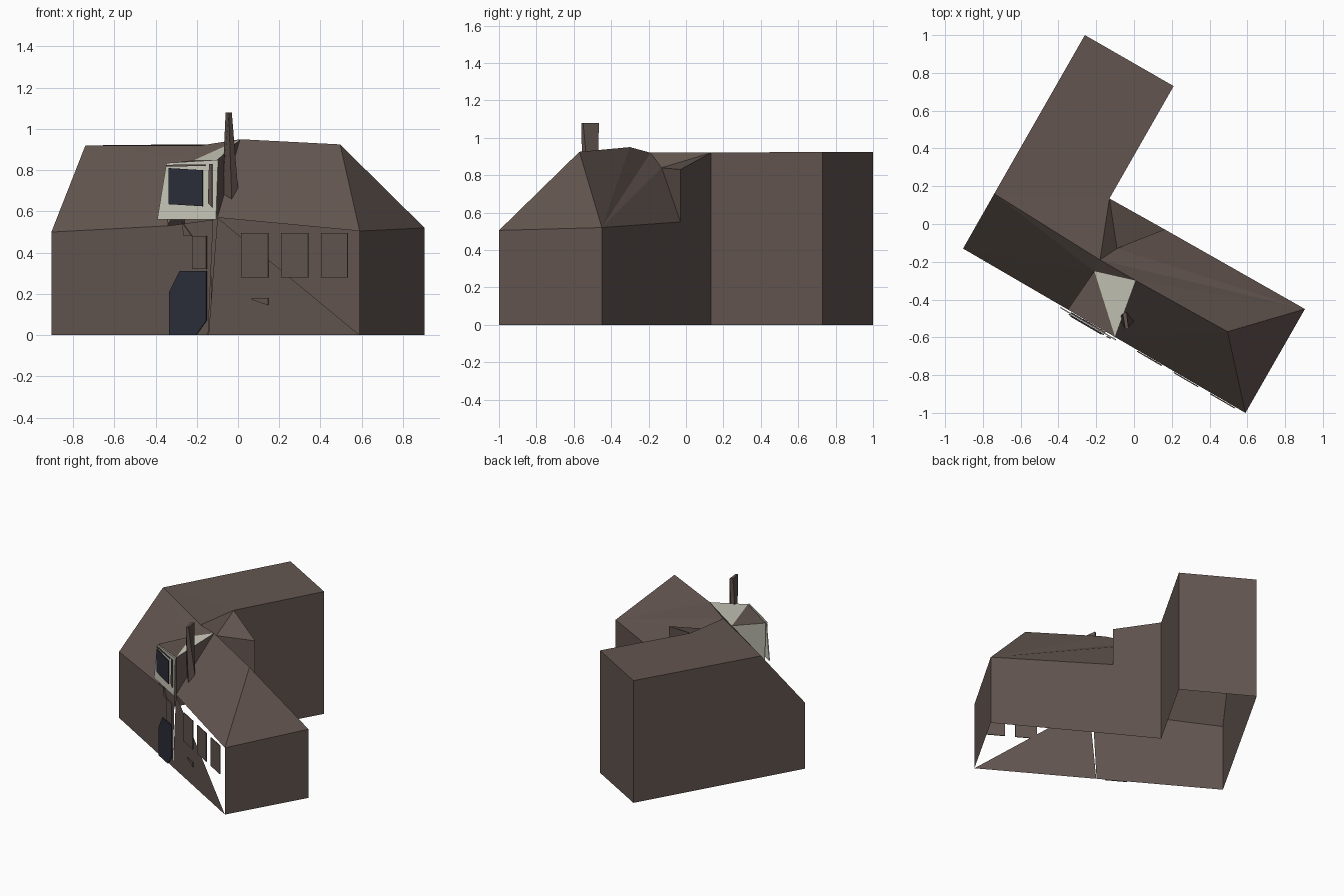
import bpy
import bmesh
from mathutils import Vector

cube = bpy.data.objects.get("Cube")
if cube:
    bpy.data.objects.remove(cube, do_unlink=True)


def material(name, rgb):
    m = bpy.data.materials.new(name)
    m.use_nodes = True
    m.diffuse_color = (*rgb, 1)
    bsdf = next(n for n in m.node_tree.nodes if n.type == 'BSDF_PRINCIPLED')
    bsdf.inputs["Base Color"].default_value = (*rgb, 1)
    return m


brown = material("brown", (0.125, 0.092, 0.08))
cream = material("cream", (0.62, 0.61, 0.52))
navy = material("dark navy", (0.026, 0.028, 0.042))


def build(name, faces, mat):
    """Make an object from polygons that share corner points."""
    bm = bmesh.new()
    for face in faces:
        bm.faces.new([bm.verts.new(p) for p in face])
    bmesh.ops.remove_doubles(bm, verts=bm.verts, dist=0.0005)
    bmesh.ops.recalc_face_normals(bm, faces=bm.faces)
    mesh = bpy.data.meshes.new(name)
    bm.to_mesh(mesh)
    bm.free()
    mesh.materials.append(mat)
    obj = bpy.data.objects.new(name, mesh)
    bpy.context.collection.objects.link(obj)
    return obj


def front(x, z, out=0.0):
    """Point on the slanting front wall plane, pushed outward."""
    return Vector((x - 0.503 * out, -0.13 - (x + 0.905) * 0.582 - 0.864 * out, z))


def prism(name, lower, upper, mat):
    """Closed solid between two matching outlines."""
    n = len(lower)
    sides = [(lower[i], lower[(i + 1) % n], upper[(i + 1) % n], upper[i]) for i in range(n)]
    return build(name, [lower[::-1], upper] + sides, mat)


def plate(name, outline, out, mat):
    """Thin panel parallel to the front wall."""
    return prism(name, [front(x, z, out) for x, z in outline],
                 [front(x, z, out + 0.006) for x, z in outline], mat)


def ground(p):
    return Vector((p[0], p[1], 0))


# Key corners: eaves, ridge and rear wing
eave_l = front(-0.905, 0.50)
eave_r = front(0.59, 0.505)
eave_br = Vector((0.905, -0.45, 0.52))
eave_b = Vector((0.165, -0.03, 0.55))
ridge_l = Vector((-0.74, 0.16, 0.92))
ridge_m = Vector((-0.18, -0.19, 0.92))
ridge_c = Vector((0.01, -0.30, 0.95))
ridge_r = Vector((0.495, -0.57, 0.925))
back_l = Vector((-0.26, 1.0, 0.925))
back_r = Vector((0.21, 0.73, 0.925))
inner = Vector((-0.13, 0.135, 0.92))
step = Vector((0.165, -0.03, 0.83))
valley = Vector((-0.09, -0.13, 0.84))
dorm_l = front(-0.34, 0.53)
dorm_r = front(-0.10, 0.57)
dorm_tl = front(-0.35, 0.83)
dorm_tr = front(-0.10, 0.85)
dorm_b = Vector((-0.21, -0.25, 0.85))


def wall(a, b):
    return (ground(a), ground(b), b, a)


# Walls, open underneath
build("outer_walls", [
    (ground(eave_l), eave_l, ridge_l, back_l, ground(back_l)),
    wall(back_l, back_r), wall(back_r, inner), wall(inner, step),
    wall(eave_b, eave_br), wall(eave_br, eave_r)], brown)
build("front_wall_left", [(ground(eave_l), front(-0.145, 0),
                           front(-0.12, 0.56), dorm_l, eave_l)], brown)
build("front_wall_right", [(front(-0.143, 0), ground(eave_r), dorm_r)], brown)

# Roofs
build("rear_wing_roof", [(ridge_l, ridge_m, inner), (ridge_l, inner, back_r, back_l)], brown)
build("front_roof_left", [(eave_l, dorm_l, dorm_b), (eave_l, dorm_b, ridge_l),
                          (ridge_l, dorm_b, ridge_m), (dorm_b, ridge_c, ridge_m)], brown)
build("front_roof_right", [(dorm_r, eave_r, ridge_r), (dorm_r, ridge_r, ridge_c)], brown)
build("hip_roof", [(eave_r, eave_br, ridge_r)], brown)
fan = [ridge_r, ridge_c, ridge_m, valley, eave_b]
build("back_roof", [(eave_br, a, b) for a, b in zip(fan, fan[1:])], brown)
build("corner_roof", [(inner, ridge_m, valley), (inner, valley, step),
                      (step, valley, eave_b)], brown)

# Dormer
build("dormer_roof_left", [(dorm_b, dorm_tl, dorm_tr)], brown)
build("dormer_roof_right", [(dorm_b, dorm_tr, ridge_c)], cream)
build("dormer_cheek_left", [(dorm_l, dorm_tl, dorm_b)], cream)
build("dormer_cheek_right", [(dorm_r, dorm_tr, ridge_c)], brown)
plate("dormer_frame", [(-0.385, 0.56), (-0.10, 0.56), (-0.09, 0.85), (-0.34, 0.835)], 0.008, cream)
plate("dormer_reveal", [(-0.135, 0.64), (-0.115, 0.62), (-0.115, 0.83), (-0.13, 0.83)], 0.016, brown)
plate("dormer_head_gap", [(-0.335, 0.818), (-0.15, 0.82), (-0.15, 0.828), (-0.335, 0.826)], 0.016, brown)
plate("dormer_glass", [(-0.325, 0.635), (-0.16, 0.625), (-0.16, 0.80), (-0.325, 0.81)], 0.02, navy)

# Front door and panels
plate("front_door", [(-0.33, 0), (-0.20, 0), (-0.15, 0.07), (-0.15, 0.31),
                     (-0.28, 0.31), (-0.33, 0.21)], 0.003, navy)
plate("door_panel", [(-0.22, 0.32), (-0.15, 0.32), (-0.15, 0.48),
                     (-0.26, 0.48), (-0.27, 0.55), (-0.22, 0.48)], 0.002, brown)
plate("wall_ledge", [(0.07, 0.172), (0.15, 0.145), (0.15, 0.18), (0.07, 0.18)], 0.002, brown)

# Three window panels in the open part of the front wall
for i in range(3):
    x = 0.02 + 0.193 * i
    plate(f"window_panel_{i + 1}", [(x, 0.28), (x + 0.13, 0.28),
                                    (x + 0.13, 0.495), (x, 0.495)], 0.003, brown)

# Chimney, leaning to a thin blade at the top
low = [Vector(p) for p in ((-0.08, -0.495, 0.65), (-0.03, -0.55, 0.65),
                           (0.0, -0.515, 0.71), (-0.05, -0.475, 0.71))]
top = [Vector(p) for p in ((-0.06, -0.475, 1.08), (-0.045, -0.56, 1.08),
                           (-0.03, -0.55, 1.08), (-0.04, -0.465, 1.08))]
prism("chimney", low, top, brown)
